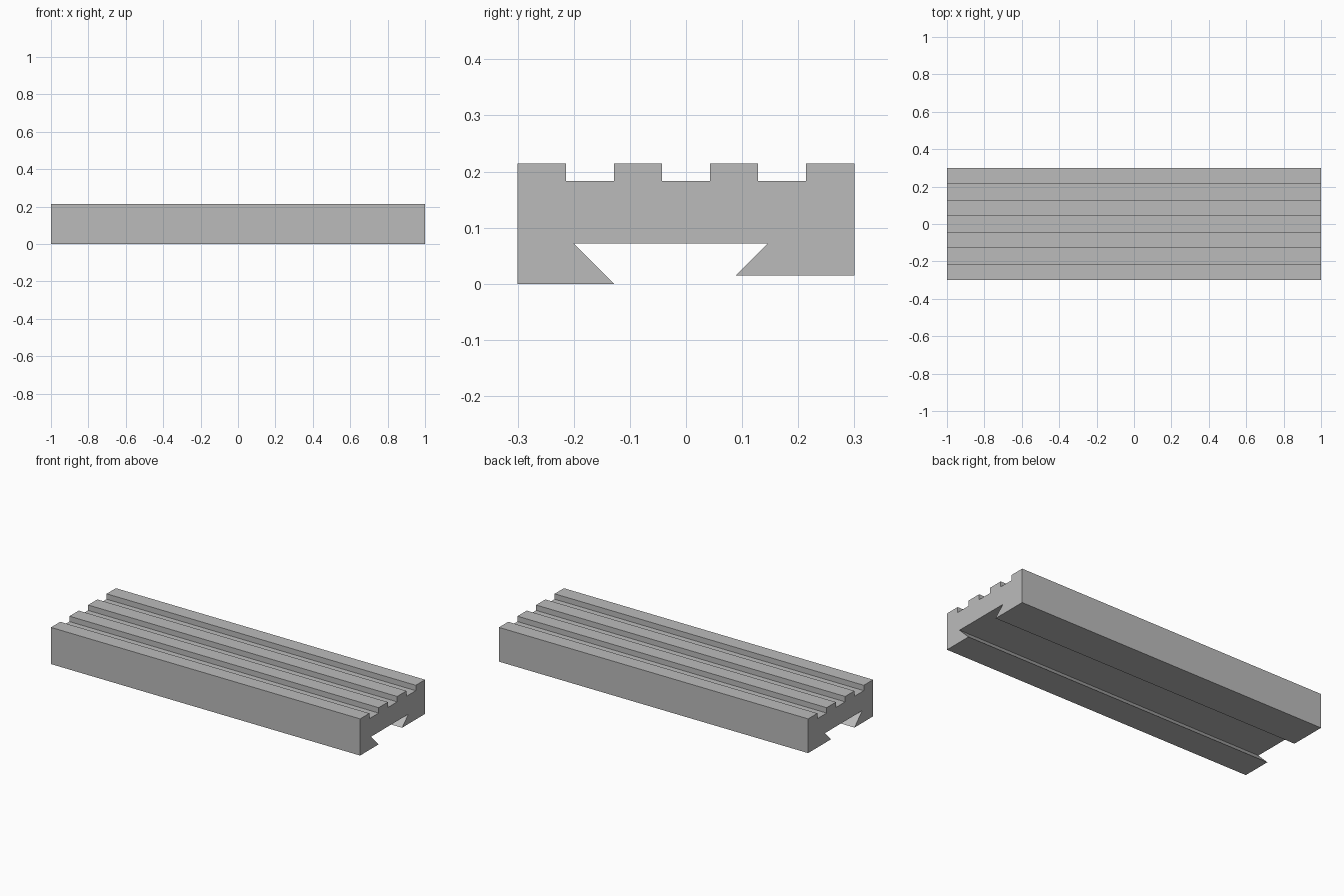
import bpy
import bmesh

cube = bpy.data.objects.get("Cube")
if cube:
    bpy.data.objects.remove(cube, do_unlink=True)

LENGTH, HALF_WIDTH = 2.0, 0.3
TOP, GROOVE_FLOOR, CHANNEL_ROOF = 0.2145, 0.183, 0.0715
RIDGE_WIDTH, RIDGES = 0.0857, 4
FRONT_FOOT, BACK_FOOT = 0.0, 0.0143

# Plain grey finish
grey = bpy.data.materials.new("plain grey")
grey.use_nodes = True
colour = (0.5, 0.5, 0.5, 1)
grey.diffuse_color = colour
grey.node_tree.nodes["Principled BSDF"].inputs["Base Color"].default_value = colour

# Underside: uneven feet either side of a dovetail channel
profile = [(-HALF_WIDTH, FRONT_FOOT), (-0.1285, FRONT_FOOT),
           (-0.2, CHANNEL_ROOF), (0.145, CHANNEL_ROOF),
           (0.088, BACK_FOOT), (HALF_WIDTH, BACK_FOOT)]

# Top: evenly spaced ridges with grooves between, back to front
pitch = (2 * HALF_WIDTH - RIDGE_WIDTH) / (RIDGES - 1)
for i in range(RIDGES):
    back = HALF_WIDTH - i * pitch
    front = back - RIDGE_WIDTH
    if i > 0:
        profile.append((back, GROOVE_FLOOR))
    profile += [(back, TOP), (front, TOP)]
    if i < RIDGES - 1:
        profile.append((front, GROOVE_FLOOR))

# Extrude the cross-section along the rail
bm = bmesh.new()
section = bm.faces.new([bm.verts.new((-LENGTH / 2, y, z)) for y, z in profile])
result = bmesh.ops.extrude_face_region(bm, geom=[section], use_keep_orig=True)
moved = [v for v in result["geom"] if isinstance(v, bmesh.types.BMVert)]
bmesh.ops.translate(bm, verts=moved, vec=(LENGTH, 0, 0))
bmesh.ops.recalc_face_normals(bm, faces=bm.faces)

mesh = bpy.data.meshes.new("grooved_dovetail_rail")
bm.to_mesh(mesh)
bm.free()
mesh.materials.append(grey)
rail = bpy.data.objects.new("grooved_dovetail_rail", mesh)
bpy.context.collection.objects.link(rail)
